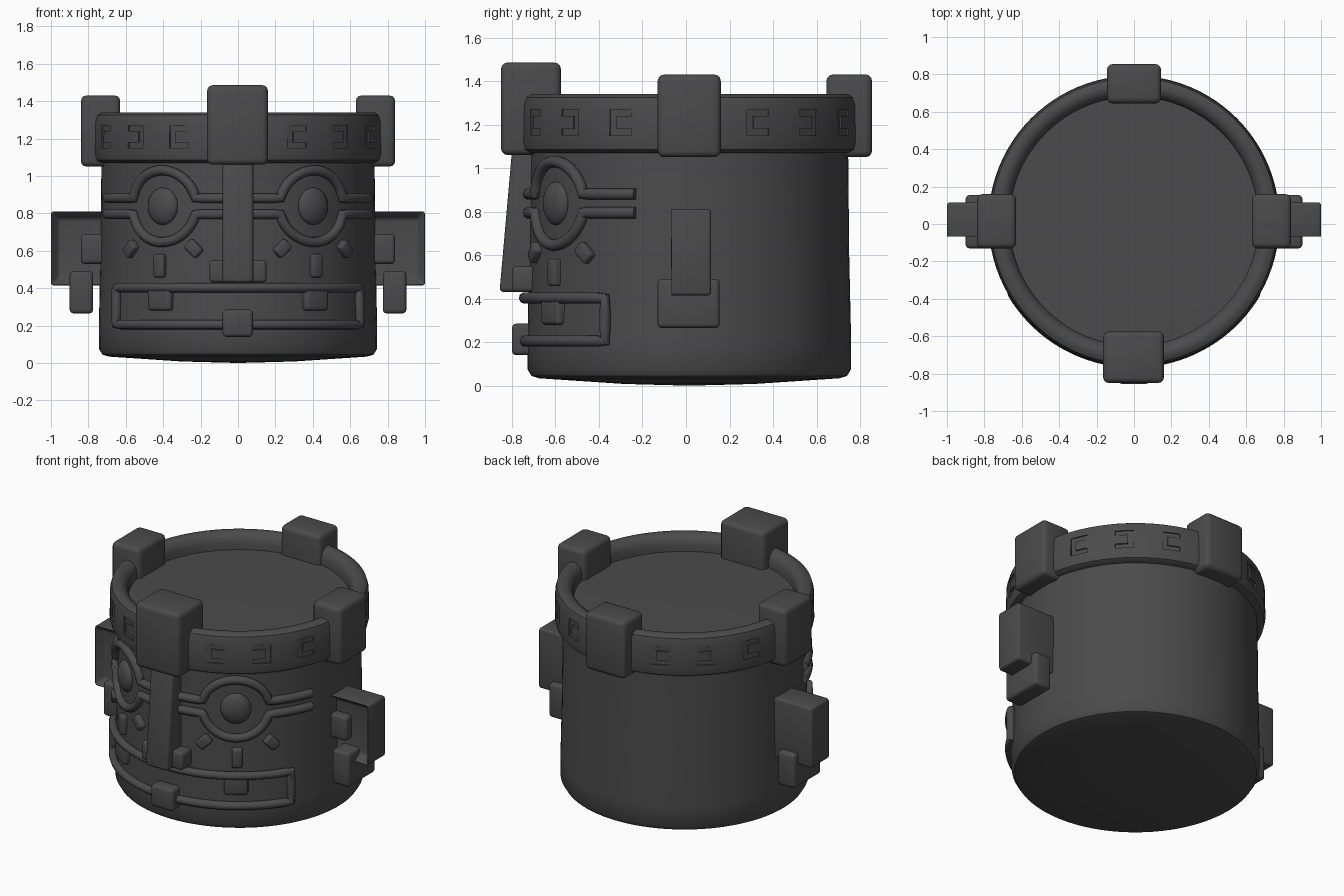
import bpy, bmesh, math
from mathutils import Matrix, Vector

old = bpy.data.objects.get("Cube")
if old:
    bpy.data.objects.remove(old)

CY = 0.015      # centre of the drum in y
R = 0.74        # radius used to wrap details round the drum

stone = bpy.data.materials.new("dark_grey_stone")
stone.use_nodes = True
colour = (0.07, 0.07, 0.07, 1)
stone.diffuse_color = colour
stone.node_tree.nodes["Principled BSDF"].inputs["Base Color"].default_value = colour


def smooth(ob, angle=40):
    bpy.ops.object.select_all(action='DESELECT')
    ob.select_set(True)
    bpy.context.view_layer.objects.active = ob
    bpy.ops.object.shade_smooth_by_angle(angle=math.radians(angle))


def finish(name, bm, matrix=Matrix()):
    bmesh.ops.recalc_face_normals(bm, faces=bm.faces)
    me = bpy.data.meshes.new(name)
    bm.to_mesh(me)
    bm.free()
    me.transform(matrix)
    me.materials.append(stone)
    ob = bpy.data.objects.new(name, me)
    bpy.context.collection.objects.link(ob)
    smooth(ob)
    return ob


def on_drum(angle, z, r=R):
    """Frame on the drum wall: local -y points outward, angle 0 is the front."""
    spot = Vector((r * math.sin(angle), CY - r * math.cos(angle), z))
    return Matrix.Translation(spot) @ Matrix.Rotation(angle, 4, 'Z')


def box_mesh(size):
    bm = bmesh.new()
    bmesh.ops.create_cube(bm, size=1, matrix=Matrix.Diagonal((*size, 1)))
    return bm


def round_edges(bm, width):
    bmesh.ops.bevel(bm, geom=bm.edges[:], offset=width, segments=3,
                    profile=0.5, affect='EDGES', clamp_overlap=True)


def box(name, size, matrix, bevel=0.02):
    bm = box_mesh(size)
    round_edges(bm, bevel)
    return finish(name, bm, matrix)


def span(name, x, y, z, bevel=0.02):
    """Rounded box given by its limits on each axis."""
    mid = [(a + b) / 2 for a, b in (x, y, z)]
    size = [abs(b - a) for a, b in (x, y, z)]
    return box(name, size, Matrix.Translation(mid), bevel)


def lathe(name, profile, closed=False, steps=96):
    bm = bmesh.new()
    vs = [bm.verts.new((r, 0, z)) for r, z in profile]
    es = [bm.edges.new(p) for p in zip(vs, vs[1:])]
    if closed:
        es.append(bm.edges.new((vs[-1], vs[0])))
    bmesh.ops.spin(bm, geom=vs + es, cent=(0, 0, 0), axis=(0, 0, 1),
                   angle=math.tau, steps=steps)
    bmesh.ops.remove_doubles(bm, verts=bm.verts, dist=0.0005)
    return finish(name, bm, Matrix.Translation((0, CY, 0)))


def wrapped_tube(name, path, thickness, r, cyclic=False):
    """Raised band following (distance round the drum, height) points."""
    pts = []
    ends = path[1:] + path[:1] if cyclic else path[1:]
    for a, b in zip(path, ends):
        n = max(1, int(math.dist(a, b) / 0.04))
        pts += [(a[0] + (b[0] - a[0]) * i / n, a[1] + (b[1] - a[1]) * i / n)
                for i in range(n)]
    if not cyclic:
        pts.append(path[-1])
    cu = bpy.data.curves.new(name, 'CURVE')
    cu.dimensions = '3D'
    cu.bevel_depth = thickness
    cu.bevel_resolution = 3
    cu.use_fill_caps = True
    sp = cu.splines.new('POLY')
    sp.points.add(len(pts) - 1)
    for p, (u, z) in zip(sp.points, pts):
        p.co = (*on_drum(u / R, z, r).translation, 1)
    sp.use_cyclic_u = cyclic
    cu.materials.append(stone)
    ob = bpy.data.objects.new(name, cu)
    bpy.context.collection.objects.link(ob)
    bpy.ops.object.select_all(action='DESELECT')
    ob.select_set(True)
    bpy.context.view_layer.objects.active = ob
    bpy.ops.object.convert(target='MESH')
    smooth(bpy.context.view_layer.objects.active, 50)


# Drum body with a shallow rounded underside and a sunken lid
lathe("drum_body", [(0, 0), (0.3, 0.008), (0.69, 0.034), (0.725, 0.045),
                    (0.743, 0.075), (0.744, 0.2), (0.735, 0.6),
                    (0.73, 1.1), (0.73, 1.235), (0, 1.25)])

# Rim band
rim = lathe("rim_band", [(0.665, 1.15), (0.665, 1.285), (0.68, 1.32),
                         (0.71, 1.34), (0.74, 1.34), (0.765, 1.325),
                         (0.775, 1.29), (0.778, 1.12), (0.77, 1.085),
                         (0.745, 1.07), (0.7, 1.07)], closed=True)

# Shallow hooked carvings cut into the rim
bm = bmesh.new()
hook = [(-1, -1), (1, -1), (1, -.5), (-.4, -.5), (-.4, .5), (1, .5), (1, 1), (-1, 1)]
for quarter in range(4):
    for i, deg in enumerate((24, 45, 66)):
        m = on_drum(math.radians(quarter * 90 + deg), 1.21, 0.767)
        flip = -1 if i == 1 else 1
        face = bm.faces.new([bm.verts.new(m @ Vector((flip * x * 0.055, 0, z * 0.06)))
                             for x, z in hook])
        out = m.to_3x3() @ Vector((0, -0.06, 0))
        new = bmesh.ops.extrude_face_region(bm, geom=[face])["geom"]
        bmesh.ops.translate(bm, vec=out, verts=[g for g in new if isinstance(g, bmesh.types.BMVert)])
cutter = finish("carving_cutter", bm)
cutter.hide_render = True
mod = rim.modifiers.new("carvings", 'BOOLEAN')
mod.operation = 'DIFFERENCE'
mod.solver = 'EXACT'
mod.object = cutter
bpy.context.view_layer.objects.active = rim
bpy.ops.object.modifier_apply(modifier=mod.name)
bpy.data.objects.remove(cutter)
smooth(rim, 35)

# Clasps gripping the rim
span("front_clasp", (-0.165, 0.16), (-0.85, -0.575), (1.06, 1.485), 0.03)
span("back_clasp", (-0.145, 0.145), (0.645, 0.855), (1.05, 1.43), 0.03)

# Nose: a ridge that leans forward towards its foot
bm = box_mesh((0.165, 0.2, 0.68))
for v in bm.verts:
    if v.co.y < 0:
        v.co.y -= 0.03 if v.co.z < 0 else -0.03
round_edges(bm, 0.02)
finish("nose_ridge", bm, Matrix.Translation((0, -0.727, 0.77)))

# Mouth frame and its lower clasp
wrapped_tube("mouth_frame", [(-0.765, 0.205), (0.765, 0.205), (0.765, 0.403),
                             (-0.765, 0.403)], 0.026, 0.757, cyclic=True)
span("mouth_clasp", (-0.083, 0.08), (-0.8, -0.68), (0.14, 0.285))

EYE_U, EYE_Z = 0.43, 0.838
for side, s in (("left", 1), ("right", -1)):
    span(side + "_clasp", (s * 0.63, s * 0.84), (-0.13, 0.16), (1.05, 1.43), 0.03)
    span(side + "_nostril", (s * 0.05, s * 0.153), (-0.8, -0.68), (0.43, 0.55))

    # Eye: two bands that part round a domed pupil
    for lid, d in (("upper", 1), ("lower", -1)):
        arch = [(EYE_U + 0.205 * math.cos(math.radians(t)),
                 EYE_Z + d * 0.192 * math.sin(math.radians(t)))
                for t in range(167, 12, -7)]
        line = EYE_Z + d * 0.043
        path = [(0.05, line), (0.19, line)] + arch + [(0.67, line), (0.91, line)]
        wrapped_tube(f"{side}_{lid}_eye_band", [(s * u, z) for u, z in path],
                     0.027, 0.742)
    bm = bmesh.new()
    bmesh.ops.create_uvsphere(bm, u_segments=24, v_segments=16, radius=1)
    finish(side + "_pupil", bm, on_drum(s * EYE_U / R, EYE_Z, 0.73)
           @ Matrix.Diagonal((0.093, 0.045, 0.1, 1)))

    # Rays under the eye
    for where, a, z, tilt, length in (("inner", 18.5, 0.612, 45, 0.09),
                                      ("middle", 34, 0.52, 0, 0.125),
                                      ("outer", 50, 0.61, -45, 0.09)):
        box(f"{side}_{where}_ray", (0.065, 0.06, length),
            on_drum(s * math.radians(a), z)
            @ Matrix.Rotation(s * math.radians(tilt), 4, 'Y'), 0.014)

    # Tooth hanging from the upper mouth bar
    box(side + "_tooth", (0.145, 0.08, 0.13),
        on_drum(s * math.radians(33.5), 0.345, 0.735), 0.018)

    # Ear: plate with a framed hollow in front, a plug and a hanging block
    bm = box_mesh((0.32, 0.19, 0.395))
    bm.normal_update()
    front = min(bm.faces, key=lambda f: f.calc_center_median().y)
    bmesh.ops.inset_region(bm, faces=[front], thickness=0.055)
    bmesh.ops.translate(bm, vec=(0, 0.06, 0), verts=front.verts)
    round_edges(bm, 0.014)
    finish(side + "_ear_plate", bm, Matrix.Translation((s * 0.84, 0.02, 0.6125)))
    span(side + "_ear_plug", (s * 0.7, s * 0.84), (-0.07, 0.06), (0.53, 0.69))
    span(side + "_ear_block", (s * 0.775, s * 0.9), (-0.13, 0.155), (0.265, 0.49))
